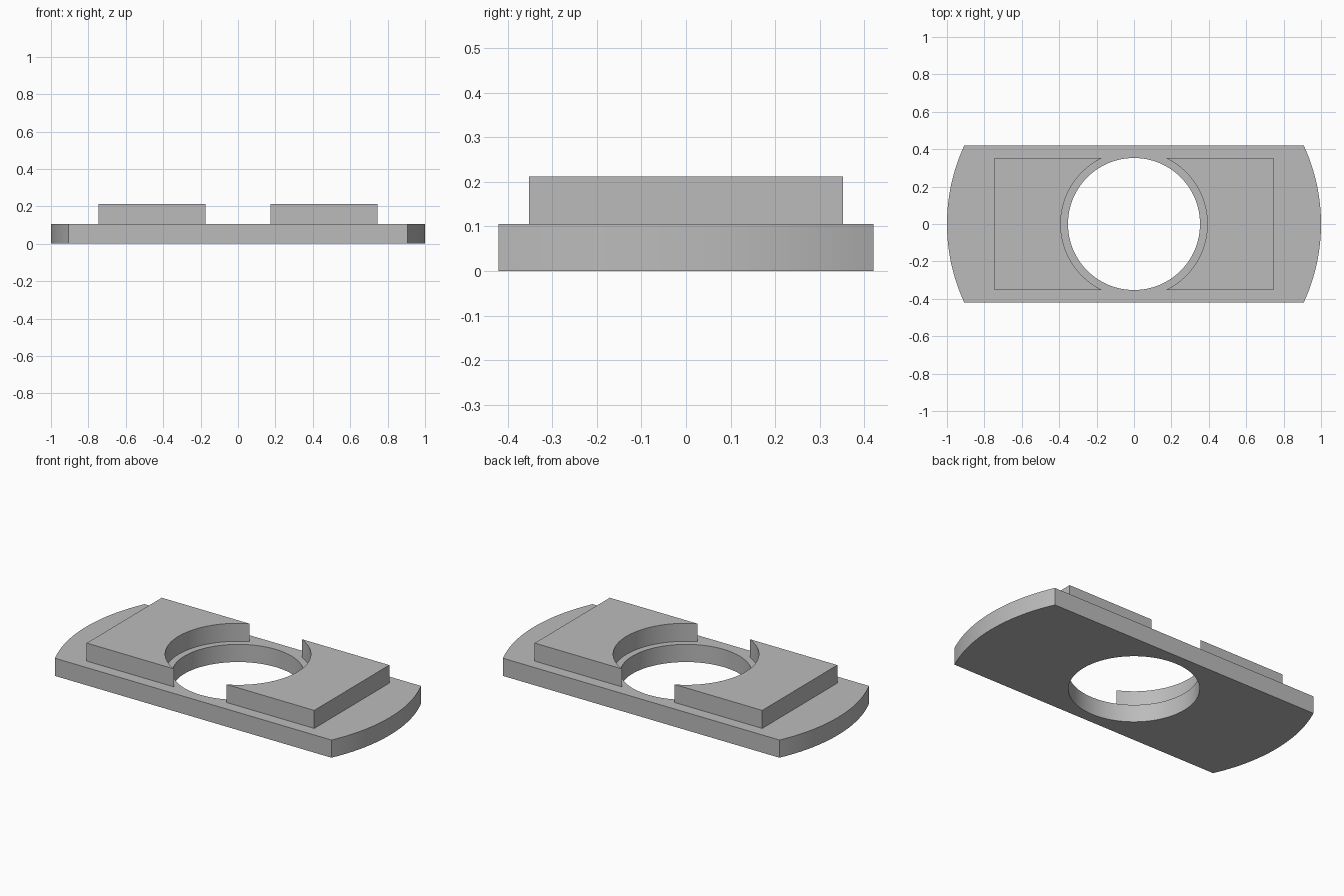
import bpy, bmesh
from math import asin, cos, sin, pi, tau

cube = bpy.data.objects.get("Cube")
if cube:
    bpy.data.objects.remove(cube, do_unlink=True)

BASE_H, TOP_H = 0.105, 0.212
HALF_W, PAD_W = 0.42, 0.352
HOLE_R, SEAT_R, PAD_X = 0.353, 0.392, 0.747

grey = bpy.data.materials.new("plain grey")
grey.use_nodes = True
colour = (0.5, 0.5, 0.5, 1)
grey.diffuse_color = colour
grey.node_tree.nodes["Principled BSDF"].inputs["Base Color"].default_value = colour


def arc(radius, start, end, steps):
    """Points along an arc about the origin, both ends included."""
    angles = [start + (end - start) * i / steps for i in range(steps + 1)]
    return [(radius * cos(a), radius * sin(a)) for a in angles]


def plate(name, outlines, bottom, top):
    """Fill flat outlines (inner ones become holes) and extrude them upward."""
    bm = bmesh.new()
    edges = []
    for points in outlines:
        verts = [bm.verts.new((x, y, bottom)) for x, y in points]
        edges += [bm.edges.new((v, verts[i - 1])) for i, v in enumerate(verts)]
    bmesh.ops.triangle_fill(bm, use_beauty=True, edges=edges, normal=(0, 0, 1))
    result = bmesh.ops.extrude_face_region(bm, geom=bm.faces[:], use_keep_orig=True)
    raised = [g for g in result["geom"] if isinstance(g, bmesh.types.BMVert)]
    bmesh.ops.translate(bm, verts=raised, vec=(0, 0, top - bottom))
    bmesh.ops.recalc_face_normals(bm, faces=bm.faces[:])
    mesh = bpy.data.meshes.new(name)
    bm.to_mesh(mesh)
    bm.free()
    mesh.materials.append(grey)
    obj = bpy.data.objects.new(name, mesh)
    bpy.context.collection.objects.link(obj)
    bpy.ops.object.select_all(action="DESELECT")
    obj.select_set(True)
    bpy.context.view_layer.objects.active = obj
    bpy.ops.object.shade_smooth_by_angle()
    return obj


# Base plate with rounded ends and a round through hole
end = asin(HALF_W)
outline = arc(1, -end, end, 24) + arc(1, pi - end, pi + end, 24)
hole = arc(HOLE_R, 0, tau, 96)[:-1]
plate("base_plate", [outline, hole], 0, BASE_H)

# Raised pads, each with a curved inner edge set back from the hole
bite = asin(PAD_W / SEAT_R)
for name, side in (("left_pad", 1), ("right_pad", -1)):
    shape = arc(SEAT_R, bite, -bite, 40) + [(PAD_X, -PAD_W), (PAD_X, PAD_W)]
    plate(name, [[(side * x, y) for x, y in shape]], BASE_H, TOP_H)
